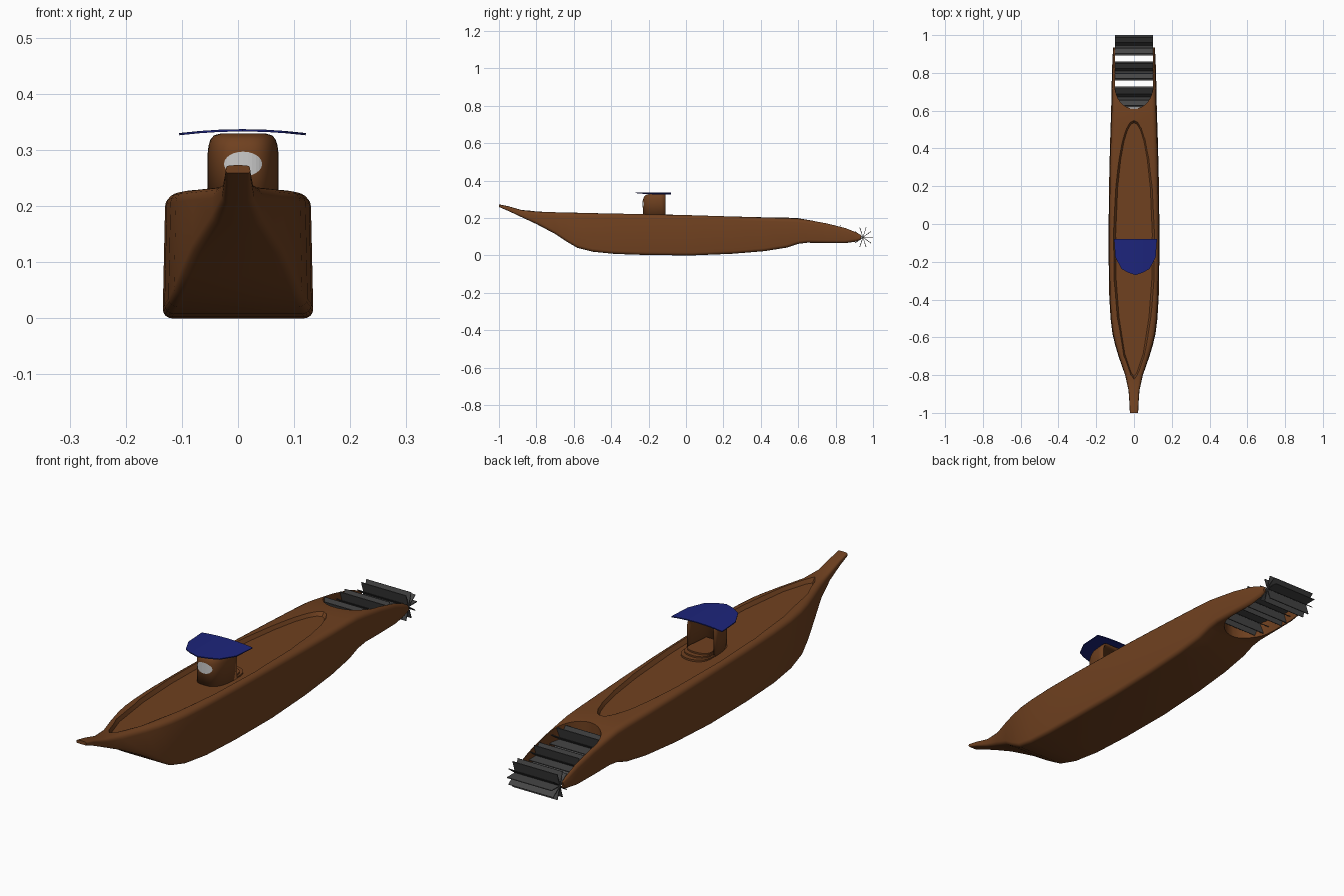
import bpy, bmesh, math
from mathutils import Vector

if "Cube" in bpy.data.objects:
    bpy.data.objects.remove(bpy.data.objects["Cube"])


def material(name, rgb):
    m = bpy.data.materials.new(name)
    m.diffuse_color = (*rgb, 1)
    m.use_nodes = True
    m.node_tree.nodes["Principled BSDF"].inputs["Base Color"].default_value = m.diffuse_color
    return m


WOOD = material("wood", (0.16, 0.052, 0.014))
BLUE = material("blue", (0.012, 0.018, 0.2))
IRON = material("iron", (0.06, 0.06, 0.06))


def build(name, rings, mat=None, closed=True, caps=(True, True)):
    """Skin a list of point rings into one object."""
    bm = bmesh.new()
    vs = [[bm.verts.new(p) for p in r] for r in rings]
    n = len(rings[0])
    for a, b in zip(vs, vs[1:]):
        for i in range(n if closed else n - 1):
            j = (i + 1) % n
            bm.faces.new((a[i], a[j], b[j], b[i]))
    if caps[0]:
        bm.faces.new(vs[0])
    if caps[1]:
        bm.faces.new(vs[-1])
    bmesh.ops.recalc_face_normals(bm, faces=bm.faces)
    me = bpy.data.meshes.new(name)
    bm.to_mesh(me)
    bm.free()
    ob = bpy.data.objects.new(name, me)
    bpy.context.collection.objects.link(ob)
    if mat:
        me.materials.append(mat)
    return ob


def activate(ob):
    bpy.ops.object.select_all(action='DESELECT')
    ob.select_set(True)
    bpy.context.view_layer.objects.active = ob


def cut(ob, cutter):
    cutter.hide_render = True
    m = ob.modifiers.new("cut", 'BOOLEAN')
    m.operation, m.object, m.solver = 'DIFFERENCE', cutter, 'EXACT'
    activate(ob)
    bpy.ops.object.modifier_apply(modifier=m.name)
    bpy.data.objects.remove(cutter)


def smooth(ob, deg=30):
    activate(ob)
    bpy.ops.object.shade_smooth_by_angle(angle=math.radians(deg))


def thicken(ob, t, offset):
    m = ob.modifiers.new("thickness", 'SOLIDIFY')
    m.thickness, m.offset = t, offset


# Hull: rounded-box cross sections (y, half width, bottom, top)
stations = [
    (-1.0, .022, .259, .273), (-.95, .024, .238, .263), (-.88, .029, .205, .243),
    (-.8, .047, .168, .236), (-.7, .082, .115, .233), (-.64, .1, .075, .231),
    (-.58, .114, .04, .23), (-.5, .124, .02, .228), (-.38, .131, .008, .226),
    (-.2, .134, .002, .222), (.03, .134, .0, .217), (.25, .131, .009, .21),
    (.42, .127, .023, .205), (.54, .123, .042, .202), (.6, .121, .062, .199),
    (.65, .12, .068, .192), (.75, .118, .066, .176), (.85, .115, .065, .153),
    (.91, .112, .073, .13), (.935, .11, .085, .113)]


def section(y, w, zb, zt):
    h = zt - zb
    rx, rz = min(.024, w * .4), min(.022, h * .35)
    half = []
    for k in range(5):                       # rounded deck edge
        a = math.pi / 2 * k / 4
        half.append((w * .97 - rx + rx * math.sin(a), zt - .1 * rz - rz * .9 + rz * .9 * math.cos(a)))
    rb = min(.016, h * .3, w * .4)
    for k in range(5):                       # rounded bilge
        a = math.pi / 2 * k / 4
        half.append((w - rb + rb * math.cos(a), zb + rb - rb * math.sin(a)))
    return ([(0, y, zt)] + [(x, y, z) for x, z in half] + [(0, y, zb)]
            + [(-x, y, z) for x, z in reversed(half)])


hull = build("hull", [section(*s) for s in stations], WOOD)

# Sunken deck with sloping walls
outline = [(-.82, 0), (-.8, .017), (-.7, .055), (-.5, .09), (-.3, .107), (-.05, .11), (.2, .098),
           (.35, .08), (.45, .06), (.51, .039), (.54, .02), (.55, 0)]
loop = [(x, y) for y, x in outline] + [(-x, y) for y, x in outline[-2:0:-1]]


def deck_ring(sx, sy, dz):
    return [(x * sx, -.135 + (y + .135) * sy,
             .2 - .0235 * (-.135 + (y + .135) * sy) + dz) for x, y in loop]


cut(hull, build("deck_cutter", [deck_ring(.88, .98, 0), deck_ring(1.23, 1.04, .05)]))

# Stern slot that leaves two side arms
slot = [(.101, 1.1)] + [(.101 * math.cos(a), .73 - .12 * math.sin(a))
                        for a in [math.pi * k / 16 for k in range(17)]] + [(-.101, 1.1)]
cut(hull, build("slot_cutter", [[(x, y, z) for x, y in slot] for z in (-.1, .4)]))
smooth(hull)

# Paddle wheels: flat blades crossing on a shared axle
for n, (cy, cz, r) in enumerate([(.946, .097, .054), (.81, .114, .05), (.672, .129, .056)]):
    parts = []
    for k in range(5):
        a = math.pi * k / 5
        d = Vector((0, math.cos(a), math.sin(a)))
        t = Vector((0, -d.z, d.y)) * .0015
        c = Vector((0, cy, cz))
        parts.append(build("paddle_wheel_%d" % (n + 1), [
            [c + Vector((x, 0, 0)) + d * r * s + t * q for s, q in ((-1, -1), (1, -1), (1, 1), (-1, 1))]
            for x in (-.1, .1)], IRON))
    activate(parts[0])
    for p in parts:
        p.select_set(True)
    bpy.ops.object.join()

# Wheelhouse: horseshoe shell, open at the back, rounded at the top
CX, BACK = .009, -.11


def horseshoe(a, s=1.0):
    c = math.cos(a)
    x = math.copysign(abs(c) ** .7, c) * .063
    return CX + x * s, BACK - .12 * abs(math.sin(a)) ** .7 * s


rings = [[(*horseshoe(math.pi * k / 28, s), z) for k in range(29)]
         for z, s in ((.195, 1), (.295, 1), (.308, .975), (.319, .92), (.326, .82), (.329, .65))]
house = build("wheelhouse", rings, WOOD, closed=False, caps=(False, True))
thicken(house, .008, -1)
smooth(house, 40)

# Front window following the curved wall
rows = []
for k in range(13):
    u = math.cos(math.pi * (.02 + .96 * k / 12))
    x = .034 * u
    y = horseshoe(math.acos((abs(x) / .063) ** (1 / .7)))[1] - .002
    h = .022 * math.sqrt(1 - u * u)
    rows.append([(CX + x, y, .275 - h), (CX + x, y, .275 + h)])
build("window", rows, closed=False, caps=(False, False))

# Roof: thin arched canopy with a straight rear edge
rows = []
for x, front in ((-.113, -.09), (-.107, -.175), (-.075, -.237), (-.04, -.257), (0, -.27),
                 (.04, -.257), (.075, -.237), (.107, -.175), (.113, -.09)):
    z = .337 - .007 * (x / .113) ** 2
    rows.append([(.008 + x, front + (-.08 - front) * f, z) for f in (0, .5, 1)])
roof = build("roof", rows, BLUE, closed=False, caps=(False, False))
for p in roof.data.polygons:
    if p.normal.z < 0:
        p.flip()
thicken(roof, .004, -1)

# Curved steps behind the wheelhouse
for n, (w, y1, z) in enumerate([(.062, -.03, .208), (.055, -.05, .214), (.05, -.07, .22)]):
    pts = [(CX + w * math.cos(a), -.11 + (y1 + .11) * math.sin(a) ** .6)
           for a in [math.pi * k / 16 for k in range(16)]] + [(CX - w, -.11)]
    pts += [(CX - w * .8, -.2), (CX + w * .8, -.2)]
    smooth(build("step_%d" % (n + 1), [[(x, y, h) for x, y in pts] for h in (.19, z)], WOOD))
